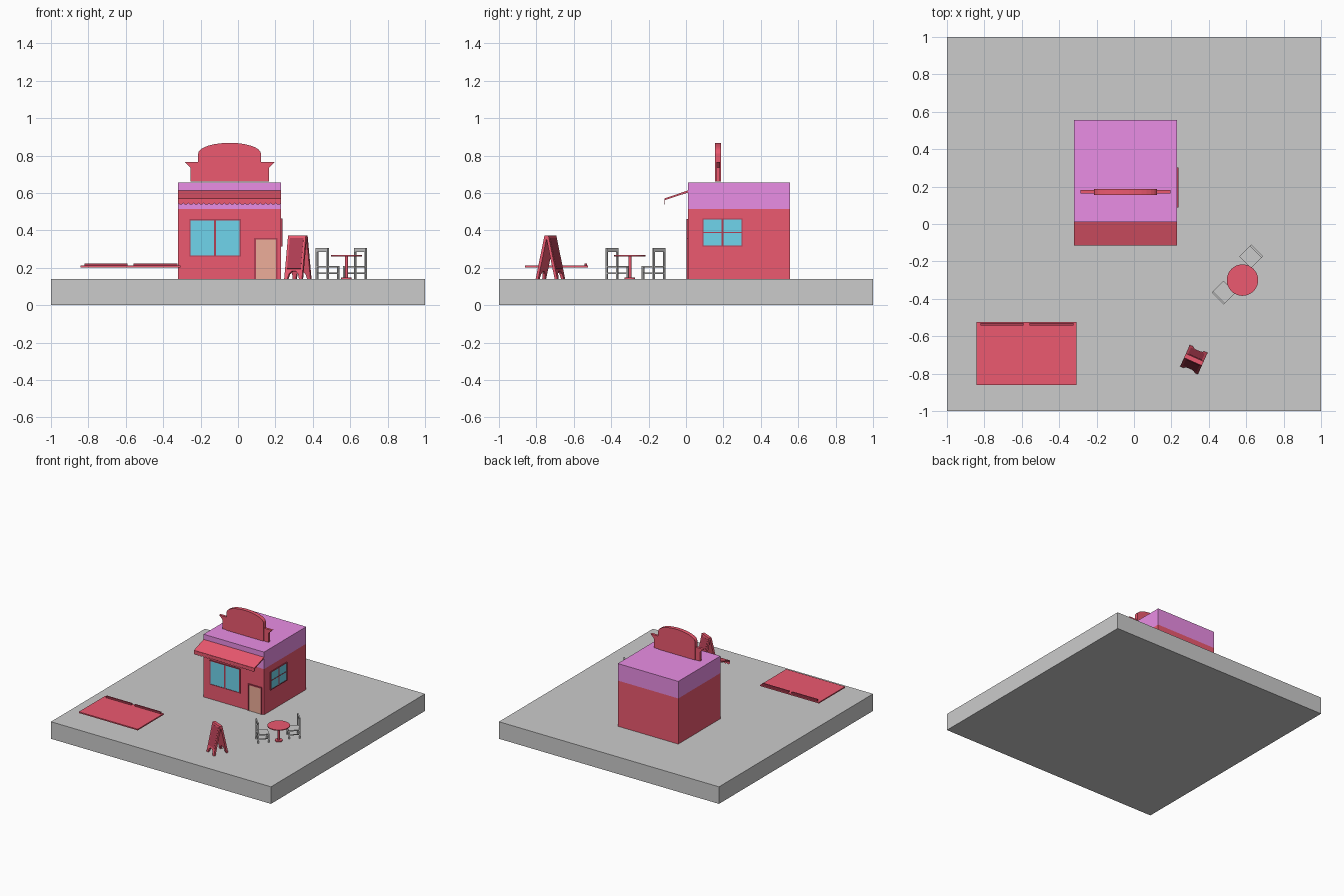
import bpy, bmesh, math
from mathutils import Matrix, Vector

if "Cube" in bpy.data.objects:
    bpy.data.objects.remove(bpy.data.objects["Cube"])


def material(name, rgb):
    m = bpy.data.materials.new(name)
    m.diffuse_color = (*rgb, 1)
    m.use_nodes = True
    m.node_tree.nodes["Principled BSDF"].inputs["Base Color"].default_value = m.diffuse_color
    return m


RED = material("red", (0.84, 0.10, 0.16))
DARK = material("dark_red", (0.45, 0.05, 0.09))
PURPLE = material("purple", (0.82, 0.27, 0.78))
BLUE = material("glass_blue", (0.16, 0.66, 0.84))
BROWN = material("door_brown", (0.85, 0.42, 0.32))
I = Matrix.Identity(4)


def finish(name, bm, mat, matrix=I):
    bmesh.ops.recalc_face_normals(bm, faces=bm.faces)
    me = bpy.data.meshes.new(name)
    bm.to_mesh(me)
    bm.free()
    ob = bpy.data.objects.new(name, me)
    ob.matrix_world = matrix
    if mat:
        me.materials.append(mat)
    bpy.context.collection.objects.link(ob)
    return ob


def boxes(name, spans, mat=None, matrix=I):
    """One object from boxes given as (x0, x1, y0, y1, z0, z1)."""
    bm = bmesh.new()
    for x0, x1, y0, y1, z0, z1 in spans:
        t = Matrix.Translation(((x0 + x1) / 2, (y0 + y1) / 2, (z0 + z1) / 2))
        s = Matrix.Diagonal((x1 - x0, y1 - y0, z1 - z0, 1))
        bmesh.ops.create_cube(bm, size=1, matrix=t @ s)
    return finish(name, bm, mat, matrix)


def prism(name, pts, y0, y1, mat, matrix=I):
    """Extrude an x-z outline from y0 to y1."""
    bm = bmesh.new()
    f = bm.faces.new([bm.verts.new((x, y0, z)) for x, z in pts])
    ext = bmesh.ops.extrude_face_region(bm, geom=[f])
    vs = [v for v in ext["geom"] if isinstance(v, bmesh.types.BMVert)]
    bmesh.ops.translate(bm, verts=vs, vec=(0, y1 - y0, 0))
    return finish(name, bm, mat, matrix)


def disc(name, x, y, z0, z1, r, mat, n=32):
    bm = bmesh.new()
    bmesh.ops.create_cone(bm, cap_ends=True, segments=n, radius1=r, radius2=r,
                          depth=z1 - z0, matrix=Matrix.Translation((x, y, (z0 + z1) / 2)))
    return finish(name, bm, mat)


def window(name, w, h, rows, matrix):
    """Two-column window facing local -y, origin at its lower left."""
    b = 0.006
    bars = [(0, w, -0.007, 0, 0, b), (0, w, -0.007, 0, h - b, h),
            (0, b, -0.007, 0, b, h - b), (w - b, w, -0.007, 0, b, h - b),
            (w / 2 - b, w / 2 + b, -0.007, 0, b, h - b)]
    if rows == 2:
        bars += [(b, w / 2 - b, -0.006, 0, h / 2 - b / 2, h / 2 + b / 2),
                 (w / 2 + b, w - b, -0.006, 0, h / 2 - b / 2, h / 2 + b / 2)]
    boxes(name + "_frame", bars, DARK, matrix)
    boxes(name + "_glass", [(b, w - b, -0.004, 0.002, b, h - b)], BLUE, matrix)


# Ground slab and building
G = 0.14
boxes("ground_slab", [(-1, 1, -1, 1, 0, G)])
boxes("walls", [(-0.32, 0.23, 0.01, 0.557, G, 0.515)], RED)
boxes("roof_block", [(-0.32, 0.23, 0.01, 0.557, 0.515, 0.655)], PURPLE)

# Windows and door
window("front_window", 0.275, 0.2, 1, Matrix.Translation((-0.26, 0.01, 0.26)))
window("side_window", 0.215, 0.15, 2,
       Matrix.Translation((0.23, 0.088, 0.313)) @ Matrix.Rotation(math.pi / 2, 4, 'Z'))
boxes("door_frame", [(0.085, 0.095, 0.003, 0.01, G, 0.36), (0.202, 0.212, 0.003, 0.01, G, 0.36),
                     (0.095, 0.202, 0.003, 0.01, 0.35, 0.36)], DARK)
boxes("door", [(0.095, 0.202, 0.005, 0.012, G, 0.35)], BROWN)

# Sloped awning: side profile swept along x, then a scalloped valance
side = Matrix.Rotation(math.pi / 2, 4, 'Z')
prism("awning", [(0.01, 0.613), (-0.115, 0.571), (-0.115, 0.561), (0.01, 0.602)],
      -0.23, 0.32, RED, side)
n = 20
step = 0.55 / n
edge = [(0.23, 0.568), (-0.32, 0.568)]
for i in range(n):
    x = -0.32 + i * step
    edge += [(x, 0.546), (x + step * 0.3, 0.538), (x + step * 0.7, 0.538)]
edge.append((0.23, 0.546))
prism("awning_valance", edge, -0.116, -0.111, RED)

# Rooftop sign board: half outline mirrored about its centre
arc = [(0.168 * math.cos(a), 0.81 + 0.058 * math.sin(a))
       for a in [math.radians(d) for d in range(0, 90, 12)]]
body = [(0.168, 0.66)] + arc
wing = [(0.21, 0.66), (0.21, 0.735), (0.24, 0.765), (0.168, 0.765)]


def mirrored(half, cx):
    return [(cx + x, z) for x, z in half] + [(cx - x, z) for x, z in reversed(half)]


prism("sign_board", mirrored(body, -0.045), 0.156, 0.187, RED)
prism("sign_wings", mirrored(wing, -0.045), 0.162, 0.182, RED)

# Loose flat panel hovering near the front left, with two raised strips
boxes("flat_panel", [(-0.843, -0.308, -0.862, -0.523, 0.201, 0.211)], RED)
boxes("panel_strips", [(-0.82, -0.59, -0.543, -0.53, 0.203, 0.224),
                       (-0.56, -0.323, -0.543, -0.53, 0.203, 0.224)], DARK)

# Folding pavement board: two leaning leaves with arched feet
leaf = [(0.052, 0.235), (0.052, 0.0), (0.034, 0.0), (0.026, 0.028), (0.012, 0.042)]
place = Matrix.Translation((0.32, -0.725, G)) @ Matrix.Rotation(math.radians(-24), 4, 'Z')
for i, label in enumerate(("front", "back")):
    m = place @ Matrix.Rotation(math.pi * i, 4, 'Z') @ Matrix.Translation((0, -0.063, 0.001)) \
        @ Matrix.Rotation(math.radians(-12.5), 4, 'X')
    outline = mirrored(leaf, 0)
    prism("board_leaf_" + label, outline, 0, 0.015, RED, m)
    boxes("board_face_" + label, [(-0.04, 0.04, -0.001, 0.003, 0.055, 0.222)], DARK, m)
boxes("board_hinge", [(-0.052, 0.052, -0.012, 0.012, 0.222, 0.232)], RED, place)

# Round cafe table
disc("table_top", 0.58, -0.3, 0.26, 0.267, 0.084, RED)
disc("table_post", 0.58, -0.3, 0.148, 0.26, 0.008, RED, 16)
disc("table_foot", 0.58, -0.3, G, 0.148, 0.028, RED, 24)

# Two chairs, back towards local +y
s, t = 0.045, 0.01
chair = [(-s, s, -s, s, 0.062, 0.07)]
for x in (-s, s - t):
    chair += [(x, x + t, -s, -s + t, 0, 0.062), (x, x + t, s - t, s, 0, 0.062),
              (x, x + t, s - t, s, 0.07, 0.145)]
    chair.append((x + 0.002, x + t - 0.002, -s + t, s - t, 0.028, 0.034))
chair.append((-s, s, s - t, s, 0.145, 0.165))
chair.append((-s + t, s - t, s - t + 0.002, s - 0.002, 0.028, 0.034))
for name, x, y, a in (("chair_right", 0.626, -0.173, -45), ("chair_left", 0.479, -0.367, 135)):
    boxes(name, chair, None, Matrix.Translation((x, y, G)) @ Matrix.Rotation(math.radians(a), 4, 'Z'))
